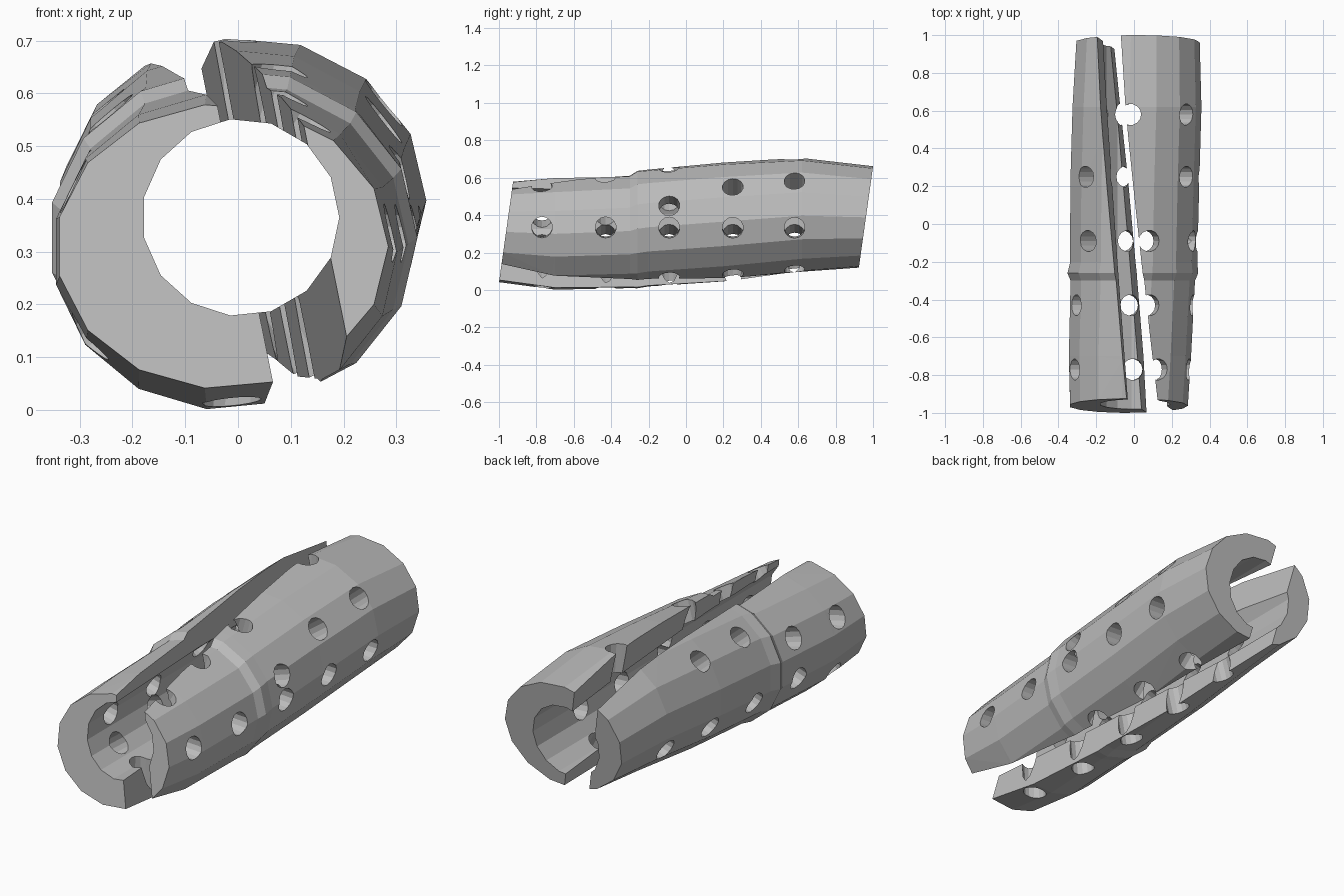
import bpy
import bmesh
from math import sin, cos, pi, radians
from mathutils import Matrix, Vector

cube = bpy.data.objects.get("Cube")
if cube:
    bpy.data.objects.remove(cube, do_unlink=True)

SIDES = 15
BORE = (0.005, 0.365, 0.187)   # centre x, centre z, radius of the straight bore

# Outer sections along the tube: y, centre x, centre z, half width, half height
SECTIONS = [
    (-1.0, -0.03, 0.31, 0.315, 0.27),
    (-0.7, -0.025, 0.30, 0.327, 0.30),
    (-0.3, -0.01, 0.315, 0.333, 0.307),
    (-0.26, -0.01, 0.327, 0.35, 0.32),
    (-0.2, -0.005, 0.335, 0.34, 0.318),
    (0.2, 0.0, 0.365, 0.345, 0.321),
    (0.62, 0.012, 0.397, 0.345, 0.31),
    (1.0, 0.018, 0.388, 0.33, 0.275),
]

grey = bpy.data.materials.new("plain grey")
grey.use_nodes = True
colour = (0.5, 0.5, 0.5, 1)
grey.diffuse_color = colour
grey.node_tree.nodes["Principled BSDF"].inputs["Base Color"].default_value = colour


def slant(y, z):
    """Lean both end faces of the tube."""
    if y < -0.9:
        return y + 0.14 * (z - 0.04)
    if y > 0.9:
        return y - 0.14 * (0.66 - z)
    return y


def ring(bm, y, cx, cz, rx, rz):
    verts = []
    for i in range(SIDES):
        a = 2 * pi * i / SIDES
        z = cz + rz * sin(a)
        verts.append(bm.verts.new((cx + rx * cos(a), slant(y, z), z)))
    return verts


def bridge(bm, a, b):
    for i in range(SIDES):
        j = (i + 1) % SIDES
        bm.faces.new((a[i], a[j], b[j], b[i]))


def tube():
    """Closed thick-walled tube: outer skin, back rim, bore, front rim."""
    bm = bmesh.new()
    rings = [ring(bm, *s) for s in SECTIONS]
    cx, cz, r = BORE
    rings += [ring(bm, y, cx, cz, r, r) for y in (1.0, -1.0)]
    for i, a in enumerate(rings):
        bridge(bm, a, rings[(i + 1) % len(rings)])
    bmesh.ops.recalc_face_normals(bm, faces=bm.faces)
    return bm


def hole_cutter(holes):
    """Radial drills, given as (y, angle in degrees)."""
    bm = bmesh.new()
    for y, deg in holes:
        a = radians(deg)
        way = Vector((cos(a), 0, sin(a)))
        place = Matrix.Translation(Vector((0, y, 0.35)) + way * 0.32)
        turn = way.to_track_quat('Z', 'Y').to_matrix().to_4x4()
        bmesh.ops.create_cone(bm, cap_ends=True, segments=14, radius1=0.056,
                              radius2=0.056, depth=0.36, matrix=place @ turn)
    mesh = bpy.data.meshes.new("hole_cutter")
    bm.to_mesh(mesh)
    bm.free()
    obj = bpy.data.objects.new("hole_cutter", mesh)
    bpy.context.collection.objects.link(obj)
    obj.hide_render = True
    return obj


def half_shell(name, offset, slope, side, holes):
    """One side of the tube, split by a skewed plane and drilled."""
    bm = tube()
    cut = bmesh.ops.bisect_plane(
        bm, geom=bm.verts[:] + bm.edges[:] + bm.faces[:],
        plane_co=(offset, 0, 0.35), plane_no=(1, slope, 0.19),
        clear_outer=side < 0, clear_inner=side > 0)
    edges = [e for e in cut["geom_cut"] if isinstance(e, bmesh.types.BMEdge)]
    bmesh.ops.holes_fill(bm, edges=edges, sides=0)
    bmesh.ops.triangulate(bm, faces=[f for f in bm.faces if len(f.verts) > 4])
    bmesh.ops.recalc_face_normals(bm, faces=bm.faces)
    mesh = bpy.data.meshes.new(name)
    bm.to_mesh(mesh)
    bm.free()
    mesh.materials.append(grey)
    obj = bpy.data.objects.new(name, mesh)
    bpy.context.collection.objects.link(obj)

    # Drill the holes, then bake the result and drop the cutter
    cutter = hole_cutter(holes)
    mod = obj.modifiers.new("holes", 'BOOLEAN')
    mod.operation = 'DIFFERENCE'
    mod.solver = 'EXACT'
    mod.use_self = True
    mod.object = cutter
    bpy.context.view_layer.update()
    graph = bpy.context.evaluated_depsgraph_get()
    baked = bpy.data.meshes.new_from_object(obj.evaluated_get(graph))
    obj.modifiers.clear()
    obj.data = baked
    baked.materials.clear()
    baked.materials.append(grey)
    for p in baked.polygons:
        p.material_index = 0
    bpy.data.objects.remove(cutter, do_unlink=True)
    return obj


# Five hole stations along the length, front to back
Y = [-0.77, -0.43, -0.09, 0.25, 0.58]


def row(*angles):
    return [(y, a) for y, a in zip(Y, angles) if a is not None]


half_shell("left_half_shell", 0.077, 0.09, 1,
           row(-3, -3, -3, -3, -3)
           + row(58, 72, 18, 36, 40)
           + row(None, None, 75, None, 93)
           + row(None, None, -62, -62, -62))

half_shell("right_half_shell", -0.07, 0.08, -1,
           row(167, 163, 139, 139, None)
           + row(217, 198, 198, 198, 198)
           + row(268, 264, 259, 256, 253))
